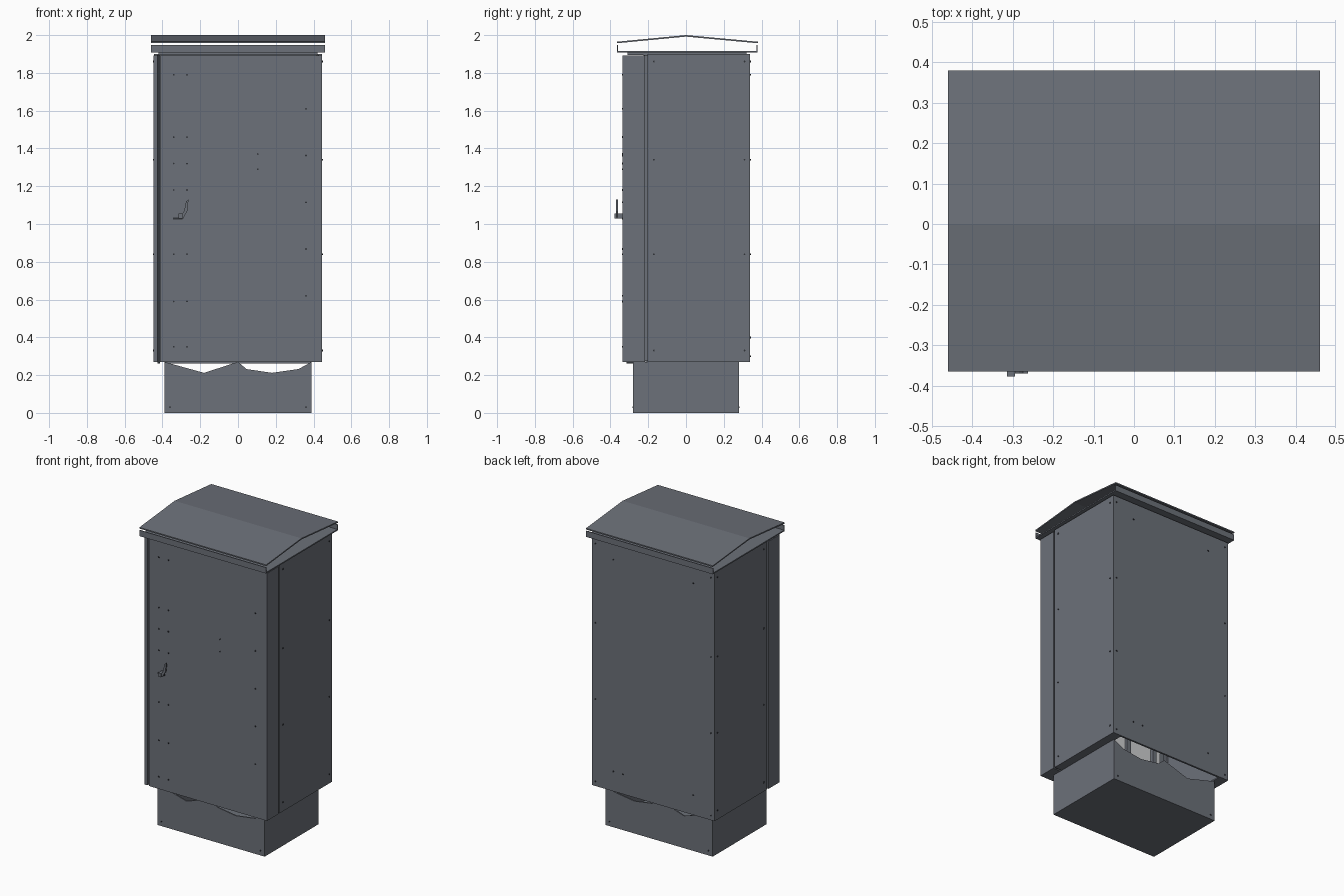
import bpy, bmesh, math
from mathutils import Matrix

if "Cube" in bpy.data.objects:
    bpy.data.objects.remove(bpy.data.objects["Cube"])

def material(name, col):
    m = bpy.data.materials.new(name)
    m.diffuse_color = (*col, 1)
    m.use_nodes = True
    m.node_tree.nodes["Principled BSDF"].inputs["Base Color"].default_value = m.diffuse_color
    return m

GREY = material("slate grey paint", (0.15, 0.164, 0.192))
DARK = material("dark fittings", (0.03, 0.033, 0.04))
LIGHT = material("pale inner lining", (0.62, 0.63, 0.64))

def finish(name, bm, mat):
    bmesh.ops.recalc_face_normals(bm, faces=bm.faces)
    me = bpy.data.meshes.new(name)
    bm.to_mesh(me)
    bm.free()
    me.materials.append(mat)
    ob = bpy.data.objects.new(name, me)
    bpy.context.collection.objects.link(ob)
    return ob

def box(name, x0, x1, y0, y1, z0, z1, mat=GREY):
    bm = bmesh.new()
    bmesh.ops.create_cube(bm, size=1, matrix=Matrix.Translation(
        ((x0 + x1) / 2, (y0 + y1) / 2, (z0 + z1) / 2)) @ Matrix.Diagonal((x1 - x0, y1 - y0, z1 - z0, 1)))
    return finish(name, bm, mat)

def extrude(name, pts, axis, a, b, mat=GREY):
    """Extrude a profile along x (profile y,z) or along y (profile x,z)."""
    bm = bmesh.new()
    def place(p, t):
        return (t, p[0], p[1]) if axis == 'x' else (p[0], t, p[1])
    rings = [[bm.verts.new(place(p, t)) for p in pts] for t in (a, b)]
    bm.faces.new(rings[0])
    bm.faces.new(rings[1])
    n = len(pts)
    for i in range(n):
        j = (i + 1) % n
        bm.faces.new((rings[0][i], rings[0][j], rings[1][j], rings[1][i]))
    return finish(name, bm, mat)

# Plinth: hollow, with scalloped front and back walls
scallop = [(-0.39, 0.27), (-0.18, 0.212), (0, 0.27), (0.045, 0.232),
           (0.18, 0.212), (0.32, 0.232), (0.39, 0.27)]
wall = [(0.39, 0.008), (-0.39, 0.008)] + scallop
extrude("plinth_front", wall, 'y', -0.28, -0.272)
extrude("plinth_back", wall, 'y', 0.272, 0.28)
box("plinth_base", -0.39, 0.39, -0.28, 0.28, 0.0, 0.01)
for s, side in ((-1, "left"), (1, "right")):
    x0, x1 = sorted((s * 0.382, s * 0.39))
    box("plinth_" + side, x0, x1, -0.272, 0.272, 0.01, 0.27)

# Cabinet shell: side, back and top panels
for s, side in ((-1, "left"), (1, "right")):
    x0, x1 = sorted((s * 0.433, s * 0.445))
    box("side_panel_" + side, x0, x1, -0.205, 0.34, 0.27, 1.9)
    x0, x1 = sorted((s * 0.38, s * 0.433))
    box("bottom_rim_" + side, x0, x1, -0.205, 0.328, 0.27, 0.28)
    x0, x1 = sorted((s * 0.415, s * 0.43))
    box("door_frame_" + side, x0, x1, -0.225, -0.2, 0.275, 1.895)
box("back_panel", -0.433, 0.433, 0.328, 0.34, 0.27, 1.9)
box("top_panel", -0.433, 0.433, -0.205, 0.328, 1.888, 1.9)
box("bottom_rim_front", -0.38, 0.38, -0.215, -0.2, 0.262, 0.28)

# Pale lining and rails inside, glimpsed through the scalloped plinth
box("inner_back_wall", -0.36, 0.36, -0.2, -0.19, 0.285, 1.85, LIGHT)
for i, x in enumerate((-0.3, -0.1, 0.1, 0.3)):
    box(f"inner_rail_{i}", x - 0.015, x + 0.015, -0.185, -0.165, 0.285, 1.85, GREY)

# Front door with hinge edge on the left
box("door", -0.412, 0.445, -0.335, -0.216, 0.27, 1.893)
box("door_edge_strip", -0.447, -0.425, -0.332, -0.216, 0.27, 1.893)
box("door_edge_recess", -0.425, -0.412, -0.315, -0.216, 0.262, 1.893, DARK)

# Roof: thin gabled sheet floating over a tray with eave lips
box("roof_neck", -0.42, 0.42, -0.31, 0.32, 1.895, 1.91)
box("roof_tray", -0.46, 0.46, -0.365, 0.378, 1.908, 1.916)
for nm, y0, y1 in (("front", -0.365, -0.36), ("back", 0.373, 0.378)):
    box("eave_lip_" + nm, -0.46, 0.46, y0, y1, 1.916, 1.947)
extrude("roof_sheet", [(-0.365, 1.957), (-0.365, 1.965), (0, 2.0), (0.38, 1.965),
                       (0.38, 1.957), (0, 1.992)], 'x', -0.46, 0.46)

# Small bolts, gathered into one object per face
def bolts(name, spots, axis, at):
    bm = bmesh.new()
    rot = Matrix.Rotation(math.pi / 2, 4, 'X' if axis == 'y' else 'Y')
    for u, z in spots:
        loc = (u, at, z) if axis == 'y' else (at, u, z)
        bmesh.ops.create_cone(bm, cap_ends=True, segments=6, radius1=0.005, radius2=0.005,
                              depth=0.006, matrix=Matrix.Translation(loc) @ rot)
    finish(name, bm, DARK)

front = [(x, z) for x in (-0.34, -0.27) for z in (1.79, 1.46, 1.32, 1.18, 0.84, 0.59, 0.35)]
front += [(0.36, 1.61 - 0.2475 * i) for i in range(5)] + [(0.105, 1.37), (0.105, 1.29)]
bolts("door_bolts", front, 'y', -0.336)
side = [(y, z) for y in (-0.17, 0.31) for z in (0.33, 0.84, 1.34, 1.86)]
bolts("right_bolts", side, 'x', 0.446)
bolts("left_bolts", side, 'x', -0.446)
bolts("back_bolts", [(x, z) for x in (-0.42, 0.42) for z in (0.3, 0.84, 1.34, 1.86)]
      + [(-0.29, 1.79), (0.29, 1.79), (0.29, 0.4), (0.22, 0.4), (-0.29, 0.4)], 'y', 0.341)
for nm, y in (("front", -0.281), ("back", 0.281)):
    bolts("plinth_bolts_" + nm, [(x, 0.03) for x in (-0.36, 0.36)], 'y', y)

# Door handle: lock stub and slim curved lever
box("lock_plate", -0.345, -0.295, -0.34, -0.335, 1.025, 1.035, DARK)
box("handle_stub", -0.315, -0.295, -0.378, -0.335, 1.03, 1.055)
extrude("handle_lever", [(-0.31, 1.03), (-0.29, 1.03), (-0.268, 1.07), (-0.262, 1.13),
                         (-0.275, 1.12), (-0.285, 1.07)], 'y', -0.37, -0.36)
